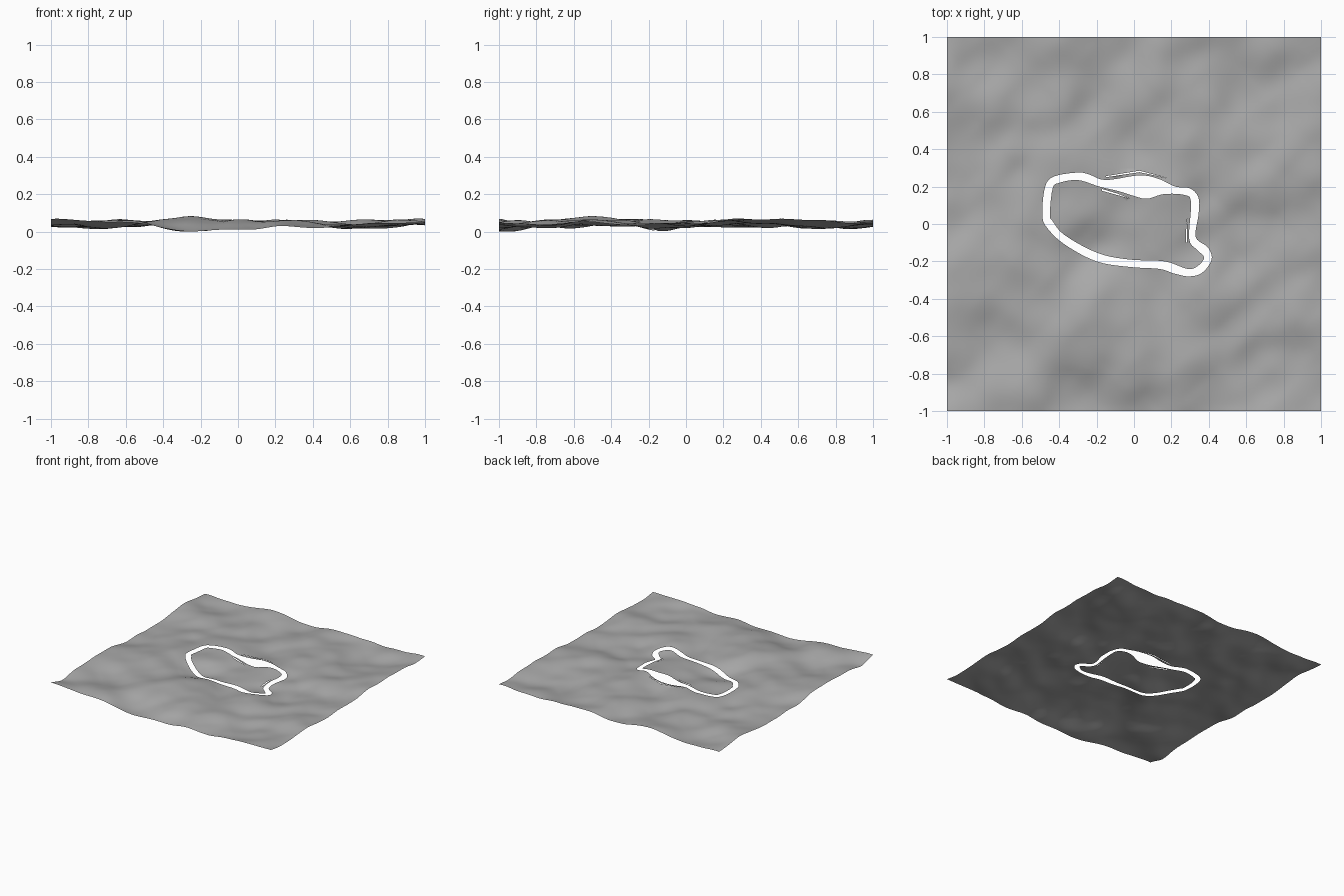
import bpy
from mathutils import Vector, noise, geometry

if "Cube" in bpy.data.objects:
    bpy.data.objects.remove(bpy.data.objects["Cube"])

N = 100  # sheet grid resolution
MID, TOP = .043, .083  # mean and highest level of the surface

# Moat outlines and narrow tears, read in plan
OUTER = [(-.49, .05), (-.475, .2), (-.425, .255), (-.3, .275), (-.24, .265), (-.15, .235),
         (.03, .26), (.135, .24), (.22, .2), (.3, .19), (.345, .14), (.345, .05), (.33, -.07),
         (.395, -.125), (.415, -.19), (.365, -.26), (.295, -.28), (.215, -.265), (.135, -.24),
         (-.02, -.23), (-.2, -.2), (-.37, -.11), (-.465, -.02)]
INNER = [(-.45, .05), (-.435, .19), (-.4, .22), (-.3, .235), (-.185, .2), (-.08, .175),
         (0, .15), (.07, .135), (.16, .16), (.27, .155), (.305, .115), (.295, -.08),
         (.34, -.14), (.375, -.18), (.34, -.225), (.285, -.24), (.165, -.2), (-.025, -.19),
         (-.195, -.155), (-.37, -.06), (-.435, .015)]
TEARS = [[(-.17, .187), (-.09, .163), (-.02, .135), (-.09, .155), (-.17, .177)],
         [(.283, -.1), (.285, .03), (.279, -.03), (.277, -.1)],
         [(-.15, .25), (.03, .277), (.18, .245), (.03, .285), (-.15, .256)]]


def smooth_loop(pts, steps=5):
    """Closed Catmull-Rom curve through the points."""
    p = [Vector(q) for q in pts]
    out = []
    for i in range(len(p)):
        a, b, c, d = (p[(i + k) % len(p)] for k in (-1, 0, 1, 2))
        for s in range(steps):
            t = s / steps
            out.append(.5 * (2 * b + (c - a) * t + (2 * a - 5 * b + 4 * c - d) * t * t
                             + (3 * b - a - 3 * c + d) * t ** 3))
    return out


def inside(pt, loop):
    hit = False
    for a, b in zip(loop, loop[1:] + loop[:1]):
        if (a.y > pt.y) != (b.y > pt.y):
            if pt.x < a.x + (pt.y - a.y) * (b.x - a.x) / (b.y - a.y):
                hit = not hit
    return hit


def height(p):
    """Rolling swells running diagonally, with finer ripples."""
    u, v = (p.x + p.y) * .7071, (p.y - p.x) * .7071
    return (noise.noise((u * 2.4 + 3.3, v * 3.4 + 1.7, .4))
            + .4 * noise.noise((u * 5 + 8.1, v * 6 + 2.2, 4.6)))


outer, inner = smooth_loop(OUTER), smooth_loop(INNER)
tears = [[Vector(q) for q in t] for t in TEARS]

# Triangulate the square with every outline as a constraint
points = [Vector((-1 + 2 * i / N, -1 + 2 * j / N)) for j in range(N + 1) for i in range(N + 1)]
edges = []
for loop in [outer, inner] + tears:
    start, n = len(points), len(loop)
    points += loop
    edges += [(start + k, start + (k + 1) % n) for k in range(n)]
verts, _, faces = geometry.delaunay_2d_cdt(points, edges, [], 0, 1e-5)[:3]

# Spread the heights evenly about the mean level
hs = [height(v) for v in verts]
lo, hi, mean = min(hs), max(hs), sum(hs) / len(hs)
coords = []
for v, h in zip(verts, hs):
    d = h - mean
    z = MID + (d / (hi - mean) * (TOP - MID) if d > 0 else d / (mean - lo) * MID)
    coords.append((v.x, v.y, z))

# Sort faces into the surrounding sheet and the island
sheet, island = [], []
for f in faces:
    c = sum((verts[i] for i in f), Vector((0, 0))) / len(f)
    if any(inside(c, t) for t in tears):
        continue
    if not inside(c, outer):
        sheet.append(f)
    elif inside(c, inner):
        island.append(f)

# Darker grey surface
grey = bpy.data.materials.new("mid_grey")
grey.diffuse_color = (.4, .4, .4, 1)
grey.use_nodes = True
grey.node_tree.nodes["Principled BSDF"].inputs["Base Color"].default_value = grey.diffuse_color


def make_part(name, part_faces):
    used = sorted({i for f in part_faces for i in f})
    index = {i: k for k, i in enumerate(used)}
    mesh = bpy.data.meshes.new(name)
    mesh.from_pydata([coords[i] for i in used], [], [[index[i] for i in f] for f in part_faces])
    mesh.polygons.foreach_set("use_smooth", [True] * len(mesh.polygons))
    mesh.materials.append(grey)
    mesh.update()
    bpy.context.collection.objects.link(bpy.data.objects.new(name, mesh))


make_part("water_sheet", sheet)
make_part("inner_island", island)
